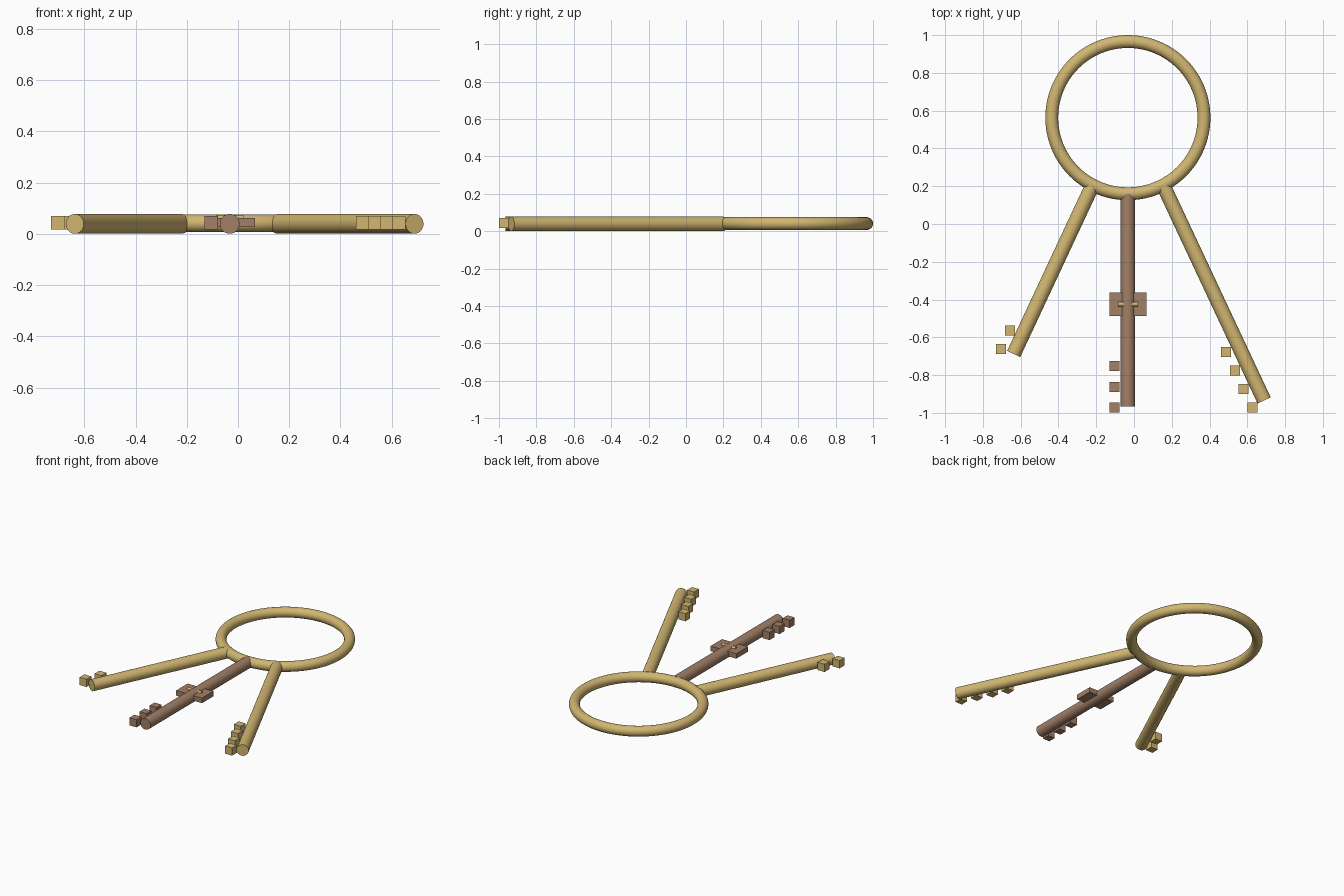
import bpy
import math
from mathutils import Vector

if "Cube" in bpy.data.objects:
    bpy.data.objects.remove(bpy.data.objects["Cube"])

CX = -0.0325      # centre line of the ring and middle key
Z = 0.039         # height of the shaft axes


def material(name, rgb):
    m = bpy.data.materials.new(name)
    m.diffuse_color = (*rgb, 1)
    m.use_nodes = True
    m.node_tree.nodes["Principled BSDF"].inputs["Base Color"].default_value = m.diffuse_color
    return m


gold = material("gold", (0.64, 0.47, 0.165))
bronze = material("bronze", (0.36, 0.215, 0.137))


def finish(name, mat, smooth=True):
    ob = bpy.context.object
    ob.name = name
    ob.data.materials.append(mat)
    if smooth:
        bpy.ops.object.shade_smooth_by_angle(angle=math.radians(40))
    return ob


def rod(name, a, b, radius, mat):
    a, b = Vector(a), Vector(b)
    d = b - a
    bpy.ops.mesh.primitive_cylinder_add(
        vertices=32, radius=radius, depth=d.length, location=(a + b) / 2,
        rotation=d.to_track_quat('Z', 'Y').to_euler())
    return finish(name, mat)


def box(name, loc, size, mat):
    bpy.ops.mesh.primitive_cube_add(size=1, location=loc)
    bpy.context.object.scale = size
    bpy.ops.object.transform_apply(location=False, rotation=False, scale=True)
    return finish(name, mat, smooth=False)


def teeth(name, last, step, count, mat):
    # square teeth, counted back from the tip of the key
    for i in range(count):
        box(f"{name}_{i + 1}", (last[0] + step[0] * i, last[1] + step[1] * i, 0.043),
            (0.053, 0.053, 0.053), mat)


# Key ring
bpy.ops.mesh.primitive_torus_add(
    major_radius=0.403, minor_radius=0.034, major_segments=96, minor_segments=24,
    location=(CX, 0.563, 0.041))
finish("key_ring", gold)

# Left key, two teeth
rod("left_key_shaft", (-0.222, 0.20, Z), (-0.637, -0.688, Z), 0.0385, gold)
teeth("left_key_tooth", (-0.704, -0.661), (0.0465, 0.098), 2, gold)

# Right key, four teeth
rod("right_key_shaft", (0.157, 0.20, Z), (0.689, -0.934, Z), 0.0385, gold)
teeth("right_key_tooth", (0.627, -0.972), (-0.0465, 0.098), 4, gold)

# Middle key, three teeth and a cross plate
rod("middle_key_shaft", (CX, 0.16, Z), (CX, -0.965, Z), 0.0385, bronze)
teeth("middle_key_tooth", (-0.104, -0.972), (0, 0.11), 3, bronze)
box("middle_key_plate", (CX, -0.425, 0.0445), (0.197, 0.125, 0.035), bronze)

# Small gold pin across the plate
rod("plate_pin", (CX - 0.053, -0.425, 0.062), (CX + 0.053, -0.425, 0.062), 0.011, gold)
